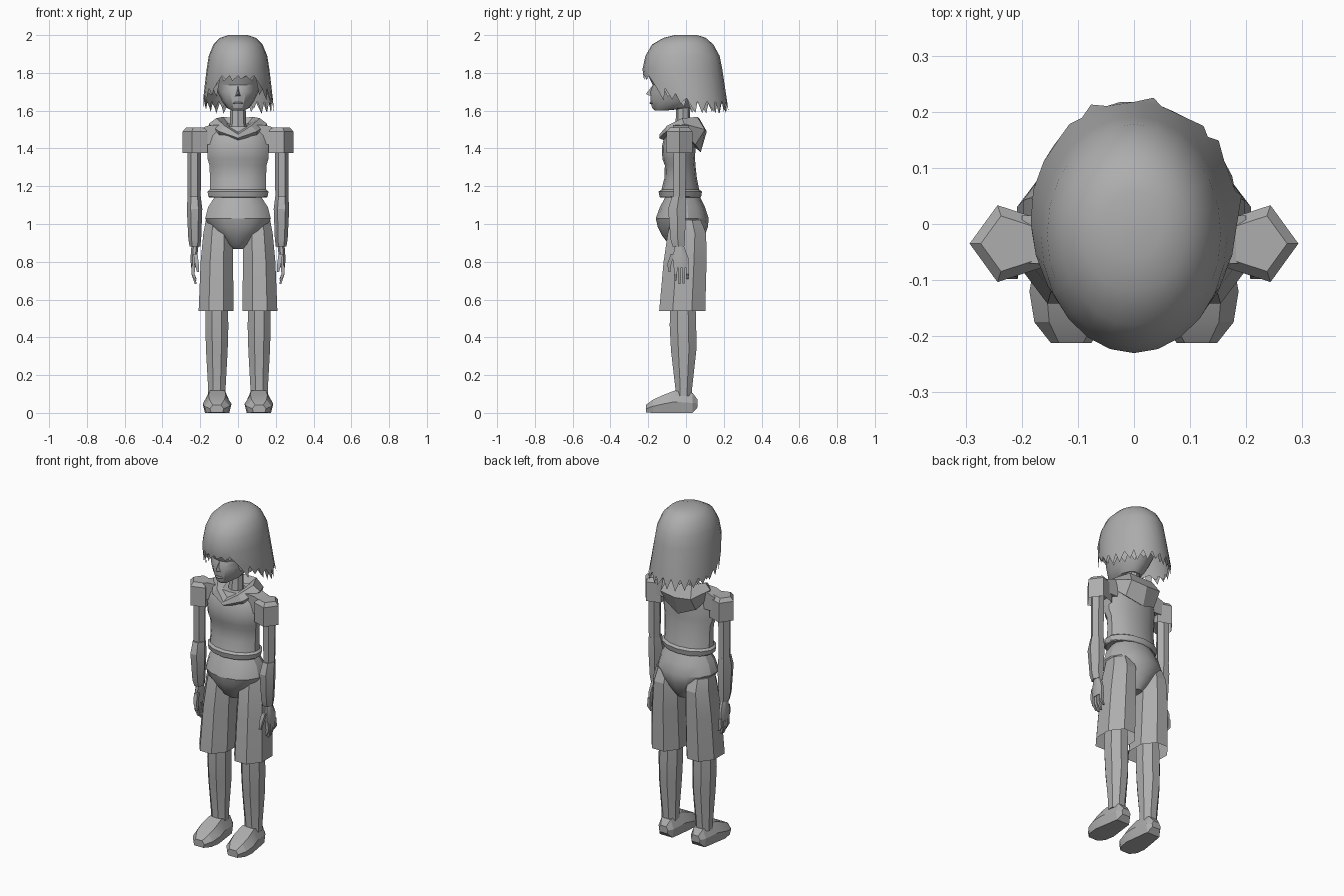
import bpy, bmesh, math, random
from math import sin, cos, pi
from mathutils import Vector

random.seed(4)
old = bpy.data.objects.get("Cube")
if old:
    bpy.data.objects.remove(old, do_unlink=True)

GREY = (0.42, 0.42, 0.42, 1)
mat = bpy.data.materials.new("plain grey")
mat.use_nodes = True
mat.diffuse_color = GREY
mat.node_tree.nodes["Principled BSDF"].inputs["Base Color"].default_value = GREY


def finish(name, bm, angle=28):
    bmesh.ops.recalc_face_normals(bm, faces=bm.faces[:])
    mesh = bpy.data.meshes.new(name)
    bm.to_mesh(mesh)
    bm.free()
    mesh.materials.append(mat)
    obj = bpy.data.objects.new(name, mesh)
    bpy.context.collection.objects.link(obj)
    bpy.ops.object.select_all(action='DESELECT')
    obj.select_set(True)
    bpy.context.view_layer.objects.active = obj
    bpy.ops.object.shade_smooth_by_angle(angle=math.radians(angle))
    return obj


def skin(bm, rings, caps=(True, True), closed=True):
    """Bridge a list of point loops with quads."""
    loops = [[bm.verts.new(p) for p in ring] for ring in rings]
    n = len(loops[0])
    for a, b in zip(loops, loops[1:]):
        for i in range(n if closed else n - 1):
            j = (i + 1) % n
            bm.faces.new((a[i], a[j], b[j], b[i]))
    if caps[0]:
        bm.faces.new(loops[0])
    if caps[1]:
        bm.faces.new(loops[-1])
    return loops


def oval(z, rx, front, back, n, cx=0, turn=0):
    cy, ry = (front + back) / 2, (back - front) / 2
    return [(cx + rx * sin(2 * pi * i / n + turn), cy - ry * cos(2 * pi * i / n + turn), z)
            for i in range(n)]


def body(name, rows, n, caps=(True, True), turn=0, angle=28):
    """Rows of (z, half width, front y, back y, centre x)."""
    bm = bmesh.new()
    skin(bm, [oval(*r[:4], n, r[4] if len(r) > 4 else 0, turn) for r in rows], caps)
    return finish(name, bm, angle)


def mirrored(obj):
    """Copy a left part to the right side."""
    bm = bmesh.new()
    bm.from_mesh(obj.data)
    for v in bm.verts:
        v.co.x *= -1
    right = obj.name.replace("left", "right")
    finish(right, bm)


# Head, neck and face
body("head", [(1.60, .03, -.165, -.11), (1.615, .06, -.18, .03), (1.65, .085, -.188, .07),
              (1.70, .108, -.19, .10), (1.735, .118, -.176, .12), (1.755, .124, -.185, .13),
              (1.79, .13, -.20, .15), (1.87, .125, -.17, .14), (1.94, .08, -.10, .10)], 16)
body("neck", [(1.46, .05, -.07, .03), (1.54, .042, -.055, .02), (1.66, .04, -.05, .025)], 8)
bm = bmesh.new()
base = [bm.verts.new(p) for p in ((-.016, -.182, 1.675), (.016, -.182, 1.675), (0, -.172, 1.74))]
tip = bm.verts.new((0, -.213, 1.688))
bm.faces.new(base)
for i in range(3):
    bm.faces.new((base[i], base[(i + 1) % 3], tip))
finish("nose", bm)
body("lips", [(1.634, .02, -.19, -.16), (1.64, .03, -.194, -.15), (1.647, .02, -.19, -.16)], 8)


# Hair: a smooth cap whose lower edge breaks into pointed locks
def rim_height(a):
    a = min(a, 2 * pi - a)
    if a < .75:
        return 1.785
    return max(1.65, 1.74 - .09 * (a - .75))if a > 1.1 else 1.72


def hair(name, scale, n, drop, start):
    rows = [(2.0, .05, -.06, .06), (1.985, .095, -.12, .105), (1.95, .13, -.18, .145),
            (1.89, .155, -.215, .178), (1.82, .166, -.23, .192)]
    flare = [(1.80, .168, -.228, .195), (1.60, .192, -.20, .225)]

    def skirt(a, z):
        t = (flare[0][0] - z) / .2
        rx, f, b = (flare[0][k] + t * (flare[1][k] - flare[0][k]) for k in (1, 2, 3))
        cy, ry = (f + b) / 2, (b - f) / 2
        return (rx * scale * sin(a), cy - ry * scale * cos(a), z)

    bm = bmesh.new()
    rings = [oval(z, rx * scale, f * scale, b * scale, n) for z, rx, f, b in rows[start:]]
    angles = [2 * pi * i / n for i in range(n)]
    rings.append([skirt(a, rim_height(a)) for a in angles])
    rim = skin(bm, rings, (start == 0, False))[-1]
    for i, a in enumerate(angles):
        mid = a + pi / n
        front = min(mid, 2 * pi - mid) < .75
        length = random.uniform(.015, .03) if front else random.uniform(.035, .07) + drop
        x, y, z = skirt(mid + random.uniform(-.06, .06), rim_height(mid) - length)
        grow = 1 if front else random.uniform(.94, 1.02)
        tip = bm.verts.new((x * grow, y * grow, z))
        bm.faces.new((rim[i], rim[(i + 1) % n], tip))
    return finish(name, bm, 30)


hair("hair", 1, 24, 0, 0)
hair("hair_under_layer", .93, 20, -.005, 3)

# Shirt with a flared hem
body("shirt", [(1.14, .155, -.135, .075), (1.145, .16, -.14, .08), (1.172, .166, -.145, .085),
               (1.182, .153, -.13, .07), (1.24, .152, -.115, .058), (1.31, .155, -.112, .05),
               (1.345, .165, -.125, .048), (1.41, .168, -.128, .05), (1.47, .155, -.112, .045),
               (1.515, .12, -.085, .03)], 14)

# Hood lying round the neck, drawn as half loops from front to back
halves = [
    [(0, -.09, 1.49), (.05, -.065, 1.52), (.06, -.02, 1.53), (.05, .03, 1.53), (0, .04, 1.52)],
    [(0, -.14, 1.475), (.07, -.10, 1.52), (.115, -.02, 1.56), (.08, .06, 1.567), (0, .07, 1.56)],
    [(0, -.142, 1.455), (.10, -.105, 1.49), (.155, -.01, 1.53), (.10, .10, 1.50), (0, .11, 1.49)],
    [(0, -.11, 1.44), (.10, -.08, 1.46), (.14, 0, 1.47), (.10, .05, 1.42), (0, .078, 1.38)],
    [(0, -.06, 1.45), (.07, -.05, 1.46), (.10, 0, 1.46), (.07, .03, 1.43), (0, .03, 1.42)]]
bm = bmesh.new()
skin(bm, [h + [(-x, y, z) for x, y, z in h[-2:0:-1]] for h in halves], (False, False))
finish("hood", bm)

# Hips and shorts
body("hips", [(.868, .035, -.06, .05), (.89, .065, -.09, .07), (.94, .11, -.128, .10),
              (.985, .155, -.15, .116), (1.03, .178, -.16, .12), (1.09, .162, -.138, .10),
              (1.15, .122, -.105, .07)], 14)
EIGHTH = pi / 8
mirrored(body("shorts_leg_left", [(.54, .10, -.152, .112, .116), (.80, .093, -.128, .118, .112),
                                  (.95, .084, -.105, .115, .106), (1.02, .072, -.085, .085, .104)],
              8, (False, True), EIGHTH, 20))

# Lower legs
mirrored(body("lower_leg_left", [(.09, .05, -.062, .036, .112), (.13, .05, -.06, .036, .112),
                                 (.33, .062, -.085, .06, .112), (.46, .066, -.092, .06, .112),
                                 (.60, .062, -.09, .055, .112)], 8, (True, True), EIGHTH, 20))

# Feet, lofted from heel to toe: y, half width, top, bottom
bm = bmesh.new()
rings = []
for y, w, top, low in [(.062, .03, .07, .03), (.035, .05, .105, 0), (-.06, .066, .118, 0),
                       (-.12, .076, .095, 0), (-.175, .066, .07, 0), (-.212, .036, .042, .002)]:
    cx = .108 - .02 * y
    mid = low + .5 * (top - low)
    rings.append([(cx + s * w * k, y, z) for s, k, z in
                  [(-1, .85, low), (-1, 1, mid), (-1, .6, top), (1, .6, top), (1, 1, mid), (1, .85, low)]])
skin(bm, rings)
mirrored(finish("foot_left", bm, 20))

# Sleeves, shoulders and arms
QUARTER = pi / 2
mirrored(body("sleeve_left", [(1.375, .072, -.107, .037, .221), (1.49, .072, -.107, .037, .221),
                              (1.512, .052, -.087, .017, .221)], 5, (False, True), QUARTER, 20))
bm = bmesh.new()
skin(bm, [[(x, y, z) for y, z in ((-.07, low), (-.07, top), (.015, top), (.015, low))]
          for x, low, top in ((.10, 1.42, 1.525), (.155, 1.42, 1.522), (.20, 1.42, 1.505))])
mirrored(finish("shoulder_left", bm, 20))
mirrored(body("upper_arm_left", [(1.13, .034, -.07, .002, .232), (1.25, .036, -.072, .004, .232),
                                 (1.46, .036, -.07, .005, .232)], 6, turn=QUARTER, angle=20))
mirrored(body("forearm_left", [(.88, .028, -.075, -.005, .228), (.92, .034, -.088, 0, .229),
                               (1.08, .041, -.102, .008, .23), (1.145, .035, -.08, .004, .232)],
              6, turn=QUARTER, angle=20))

# Hands with curled fingers
body_rows = [(.77, .014, -.068, .018, .236), (.82, .019, -.075, .016, .234), (.885, .02, -.06, -.01, .228)]
mirrored(body("palm_left", body_rows, 8, turn=EIGHTH))


def finger(name, path, r):
    bm = bmesh.new()
    skin(bm, [[(x + r * k * sx, y + r * k * sy, z) for sx, sy in ((-1, -1), (1, -1), (1, 1), (-1, 1))]
              for (x, y, z), k in zip(path, (1, .95, .5))])
    mirrored(finish(name, bm))


for i, tip in enumerate((.70, .682, .685, .71)):
    y = -.055 + .021 * i
    finger(f"finger_{i + 1}_left", [(.236, y, .785), (.238, y, .735), (.224, y, tip)], .009)
finger("thumb_left", [(.225, -.07, .84), (.218, -.088, .79), (.212, -.088, .745)], .011)
